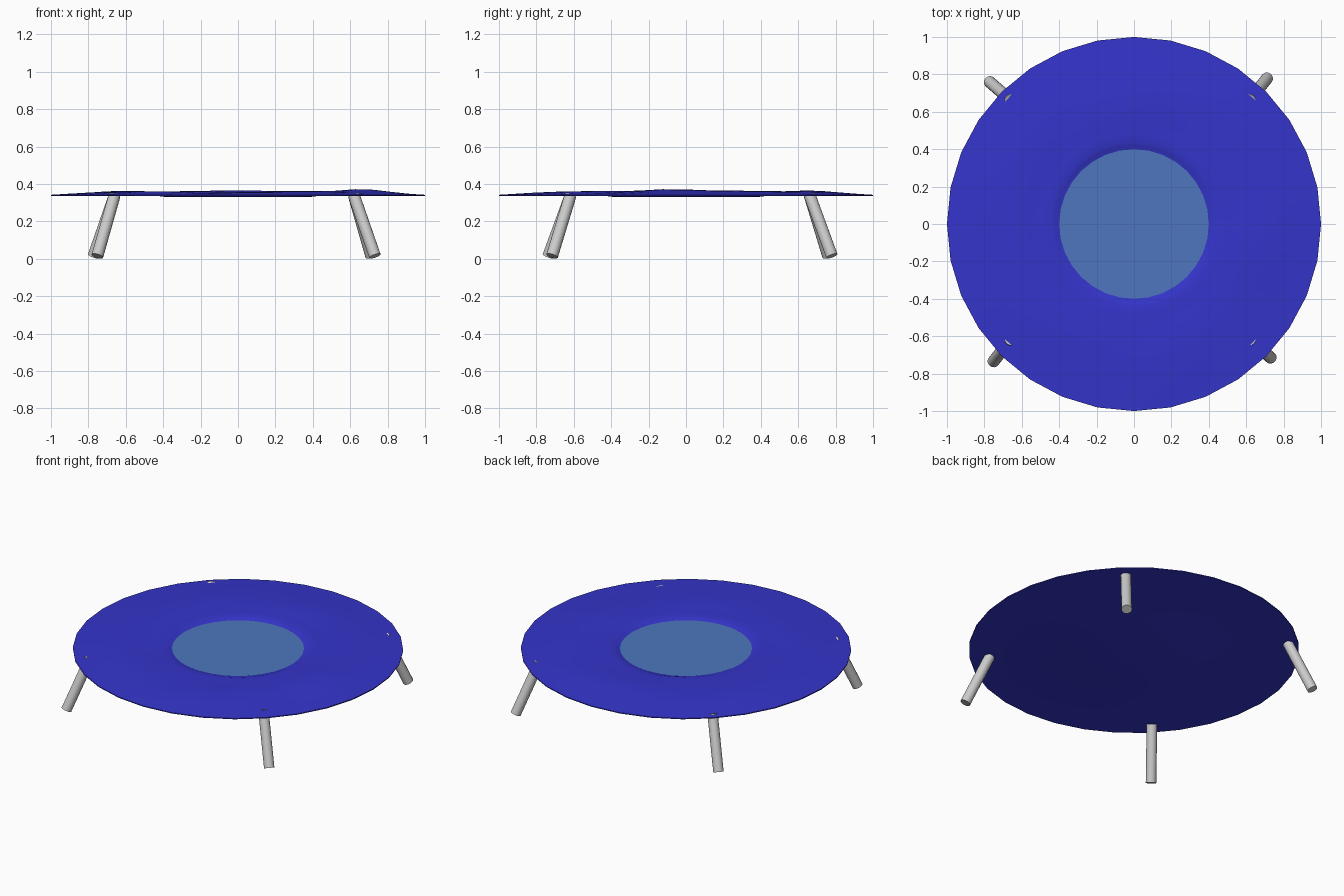
import bpy, bmesh, math
from mathutils import Vector

if "Cube" in bpy.data.objects:
    bpy.data.objects.remove(bpy.data.objects["Cube"])

SIDES = 32


def paint(obj, name, color):
    mat = bpy.data.materials.new(name)
    mat.diffuse_color = color
    mat.use_nodes = True
    mat.node_tree.nodes["Principled BSDF"].inputs["Base Color"].default_value = mat.diffuse_color
    obj.data.materials.append(mat)


def smooth(obj, degrees):
    bpy.ops.object.select_all(action='DESELECT')
    obj.select_set(True)
    bpy.context.view_layer.objects.active = obj
    bpy.ops.object.shade_smooth_by_angle(angle=math.radians(degrees))


def ripple(r, a):
    # uneven surface, with the highest swell on the right side
    x, y = r * math.cos(a), r * math.sin(a)
    swell = 0.013 * math.exp(-((x - 0.65) ** 2 + (y + 0.1) ** 2) / 0.03)
    return swell + 0.004 * math.sin(3 * a + 5 * r) * math.sin(7 * r + 2 * a)


# Blue mat: (radius, height, ripple strength) from underside centre to basin floor
profile = [(0.39, 0.331, 0), (0.43, 0.336, 0), (1.0, 0.336, 0), (1.0, 0.342, 0),
           (0.92, 0.347, 0.1), (0.82, 0.354, 0.7), (0.73, 0.359, 1), (0.64, 0.361, 1),
           (0.56, 0.358, 1), (0.49, 0.356, 0.8), (0.44, 0.356, 0.6),
           (0.42, 0.350, 0.4), (0.385, 0.338, 0)]
bm = bmesh.new()
rings = []
for r, z, k in profile:
    ring = []
    for i in range(SIDES):
        a = 2 * math.pi * i / SIDES
        ring.append(bm.verts.new((r * math.cos(a), r * math.sin(a), z + k * ripple(r, a))))
    rings.append(ring)
for lo, hi in zip(rings, rings[1:]):
    for i in range(SIDES):
        j = (i + 1) % SIDES
        bm.faces.new((lo[i], lo[j], hi[j], hi[i]))
bm.faces.new(rings[0][::-1])
bm.faces.new(rings[-1])
bmesh.ops.recalc_face_normals(bm, faces=bm.faces)
mesh = bpy.data.meshes.new("round_mat")
bm.to_mesh(mesh)
bm.free()
mat_obj = bpy.data.objects.new("round_mat", mesh)
bpy.context.collection.objects.link(mat_obj)
paint(mat_obj, "mat_blue", (0.035, 0.035, 0.6, 1))
smooth(mat_obj, 30)

# Pale blue centre disc
bpy.ops.mesh.primitive_circle_add(vertices=SIDES, radius=0.40, fill_type='NGON',
                                  location=(0, 0, 0.345))
pool = bpy.context.object
pool.name = "centre_pool"
paint(pool, "pool_blue", (0.075, 0.18, 0.52, 1))

# Splayed legs, set slightly off the mat's centre
centre = Vector((-0.02, 0.022, 0))
for label, sx, sy in (("front_left", -1, -1), ("front_right", 1, -1),
                      ("back_right", 1, 1), ("back_left", -1, 1)):
    skew = 0.01 * sx * sy
    foot = centre + Vector((sx * (0.742 - skew), sy * (0.748 + skew), 0.015))
    top = centre + Vector((sx * 0.64, sy * 0.64, 0.338))
    axis = top - foot
    bpy.ops.mesh.primitive_cylinder_add(vertices=16, radius=0.032, depth=axis.length,
                                        location=(foot + top) / 2)
    leg = bpy.context.object
    leg.name = label + "_leg"
    leg.rotation_euler = axis.to_track_quat('Z', 'Y').to_euler()
    smooth(leg, 30)
